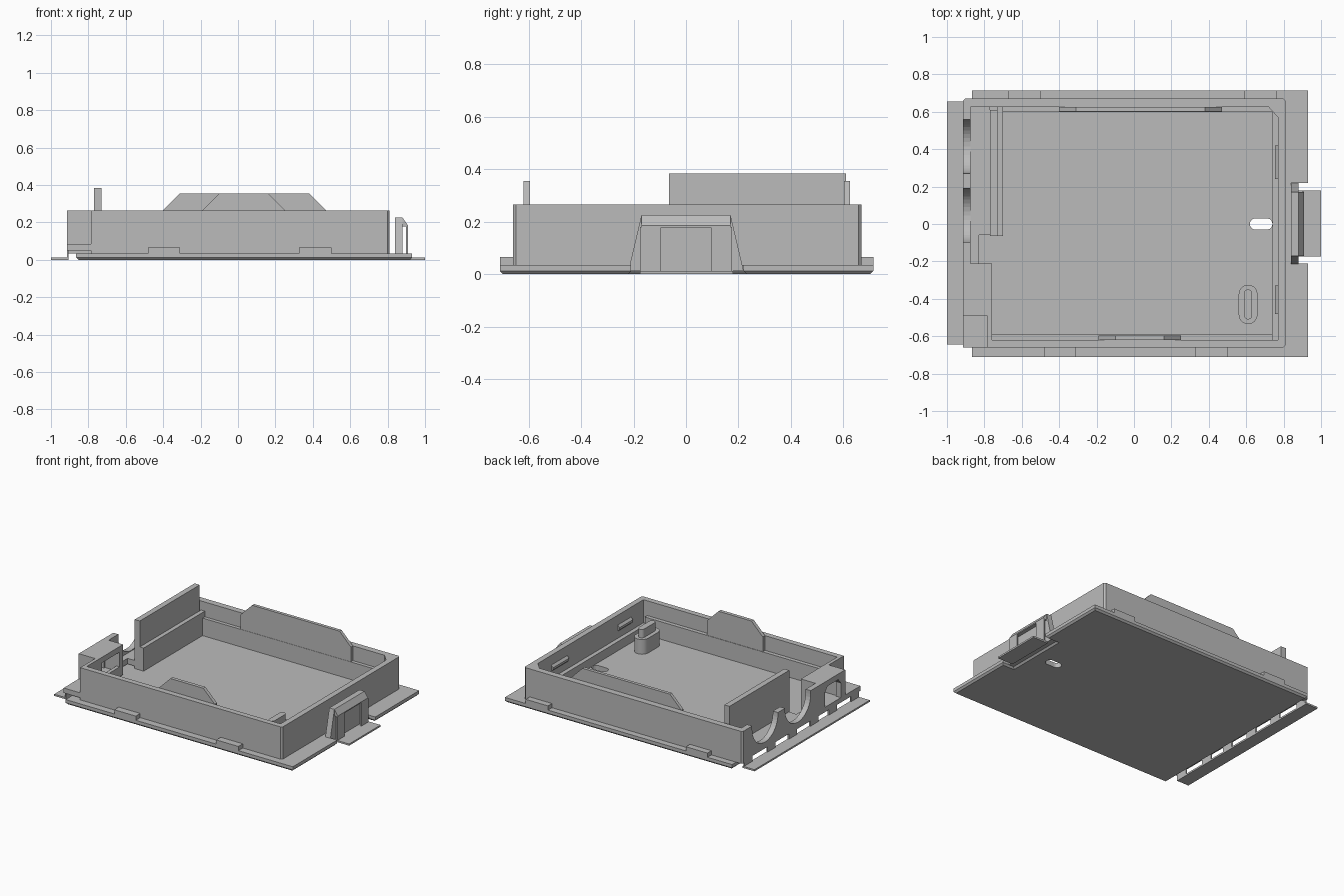
import bpy, bmesh, math

cube = bpy.data.objects.get("Cube")
if cube:
    bpy.data.objects.remove(cube, do_unlink=True)

grey = bpy.data.materials.new("plain grey")
grey.use_nodes = True
COLOUR = (0.5, 0.5, 0.5, 1)
grey.diffuse_color = COLOUR
grey.node_tree.nodes["Principled BSDF"].inputs["Base Color"].default_value = COLOUR


def prism(name, points, axis, low, high, foot=0):
    """Extrude a 2D outline along an axis; foot adds a tapered underside."""
    place = {"x": lambda a, b, h: (h, a, b),
             "y": lambda a, b, h: (a, h, b),
             "z": lambda a, b, h: (a, b, h)}[axis]
    bm = bmesh.new()
    face = bm.faces.new([bm.verts.new(place(a, b, low)) for a, b in points])
    extruded = bmesh.ops.extrude_face_region(bm, geom=[face], use_keep_orig=True)
    shift = place(0, 0, high - low)
    bmesh.ops.translate(bm, vec=shift, verts=[v for v in extruded["geom"]
                                            if isinstance(v, bmesh.types.BMVert)])
    bmesh.ops.recalc_face_normals(bm, faces=bm.faces)
    if foot:
        bm.normal_update()
        under = [f for f in bm.faces if f.normal.z < -0.9]
        bmesh.ops.inset_region(bm, faces=under, thickness=foot, use_even_offset=True)
        for v in {v for f in under for v in f.verts}:
            v.co.z = low - foot
    mesh = bpy.data.meshes.new(name)
    bm.to_mesh(mesh)
    bm.free()
    mesh.materials.append(grey)
    obj = bpy.data.objects.new(name, mesh)
    bpy.context.collection.objects.link(obj)
    return obj


def box(name, x, y, z):
    outline = [(x[0], y[0]), (x[1], y[0]), (x[1], y[1]), (x[0], y[1])]
    return prism(name, outline, "z", z[0], z[1])


def stadium(cx, cy, half_x, half_y, steps=10):
    """Rounded slot outline, long in x or y."""
    r = min(half_x, half_y)
    pts = []
    for sx, sy, start in ((1, 1, 0), (-1, 1, 90), (-1, -1, 180), (1, -1, 270)):
        for i in range(steps + 1):
            a = math.radians(start + 90 * i / steps)
            p = (round(cx + sx * (half_x - r) + r * math.cos(a), 5),
                 round(cy + sy * (half_y - r) + r * math.sin(a), 5))
            if p not in pts:
                pts.append(p)
    return pts


def cut(target, cutter):
    cutter.hide_render = True
    cutter.hide_set(True)
    mod = target.modifiers.new("cut", "BOOLEAN")
    mod.operation = "DIFFERENCE"
    mod.solver = "EXACT"
    mod.object = cutter


TOP, FLOOR = 0.265, 0.035

# Base plate with clip notch, tapered underside and keyhole slot
base = prism("base_plate", [(-0.865, -0.71), (0.93, -0.71), (0.93, -0.21), (0.84, -0.21),
                            (0.84, 0.22), (0.93, 0.22), (0.93, 0.715), (-0.865, 0.715)],
             "z", 0.012, FLOOR, foot=0.012)
cut(base, prism("slot_cutter", stadium(0.68, 0, 0.06, 0.03), "z", -0.1, 0.1))

# Front, right and back walls in one bent outline
C = 0.012
prism("main_walls", [(-0.785, -0.66), (0.81 - C, -0.66), (0.81, -0.66 + C),
                     (0.81, 0.67 - C), (0.81 - C, 0.67), (-0.915 + C, 0.67),
                     (-0.915, 0.67 - C), (-0.915, 0.625), (0.72, 0.625), (0.77, 0.57),
                     (0.77, -0.62), (-0.785, -0.62)], "z", FLOOR, TOP)

# Left wall with two round cable cradles
wall = [(-0.21, 0.05), (0.64, 0.05), (0.64, TOP)]
R, CZ = 0.145, 0.24
for cy in (0.415, 0.045):
    wall.append((cy + R, TOP if cy > 0.3 else CZ + 0.01))
    wall += [(cy + R * math.cos(math.pi * i / 20), CZ - R * math.sin(math.pi * i / 20))
             for i in range(21)]
    wall.append((cy - R, CZ + 0.01 if cy > 0.3 else TOP))
wall.append((-0.21, TOP))
prism("left_wall", wall, "x", -0.915, -0.875)

# Hooded opening beside the cradles
prism("hood_wall", [(-0.49, 0.05), (-0.21, 0.05), (-0.21, TOP), (-0.49, TOP), (-0.49, 0.085),
                    (-0.45, 0.085), (-0.45, 0.19), (-0.42, 0.225), (-0.28, 0.225),
                    (-0.25, 0.19), (-0.25, 0.085), (-0.49, 0.085)][:4], "x", -0.915, -0.875)
hood = bpy.data.objects["hood_wall"]
cut(hood, prism("hood_cutter", [(-0.44, 0.085), (-0.26, 0.085), (-0.26, 0.19), (-0.29, 0.225),
                                (-0.41, 0.225), (-0.44, 0.19)], "x", -1, -0.8))
box("hood_roof", (-0.875, -0.76), (-0.49, -0.21), (0.225, TOP))
for name, y in (("hood_front", (-0.49, -0.45)), ("hood_back", (-0.25, -0.21))):
    box(name, (-0.875, -0.76), y, (0.05, 0.225))
box("hood_floor", (-0.875, -0.785), (-0.45, -0.25), (0.05, 0.085))
box("corner_shelf", (-0.915, -0.785), (-0.66, -0.49), (0.05, 0.085))
box("corner_inner_wall", (-0.785, -0.76), (-0.62, -0.49), (FLOOR, TOP))
box("hood_catch", (-0.785, -0.76), (-0.43, -0.25), (FLOOR, 0.12))

# Cable trough, tall partition and its step
box("trough_floor", (-0.875, -0.77), (-0.06, 0.625), (0.05, 0.09))
box("trough_ledge", (-0.875, -0.83), (-0.21, -0.06), (0.05, 0.09))
box("partition", (-0.77, -0.73), (-0.065, 0.61), (FLOOR, 0.385))
box("partition_step", (-0.73, -0.70), (-0.065, 0.625), (FLOOR, 0.2))

# Separate edge strip with ribs along the left side
box("left_strip", (-1.0, -0.905), (-0.645, 0.655), (0, 0.012))
for y in (-0.6, -0.35, -0.14, 0.1, 0.34, 0.6):
    box("strip_rib", (-0.915, -0.905), (y - 0.045, y + 0.045), (0, 0.05))

# Inner liners and the raised tapered tabs
box("back_liner", (-0.70, 0.74), (0.6, 0.625), (FLOOR, 0.16))
box("front_liner", (-0.76, 0.74), (-0.62, -0.592), (FLOOR, 0.16))
box("right_liner", (0.74, 0.77), (-0.62, 0.6), (FLOOR, 0.1))
for name, x0, x1, y0, y1 in (("back_tab", -0.4, 0.47, 0.602, 0.625),
                             ("front_tab", -0.19, 0.25, -0.62, -0.595)):
    prism(name, [(x0, 0.1), (x1, 0.1), (x1, TOP), (x1 - 0.09, 0.355),
                 (x0 + 0.09, 0.355), (x0, TOP)], "y", y0, y1)

# Snap bumps inside the right wall
for y0, y1 in ((0.24, 0.42), (-0.48, -0.33)):
    prism("snap_bump", [(0.77, 0.15), (0.755, 0.165), (0.755, 0.18), (0.77, 0.195)],
          "y", y0, y1)

# Outer edge blocks on the base
for x0, x1 in ((-0.48, -0.31), (0.325, 0.5)):
    box("front_edge_block", (x0, x1), (-0.71, -0.66), (FLOOR, 0.065))
for x0, x1 in ((-0.67, -0.5), (0.59, 0.765)):
    box("back_edge_block", (x0, x1), (0.67, 0.715), (FLOOR, 0.065))

# Stepped post
prism("post_sleeve", stadium(0.61, -0.43, 0.05, 0.105), "z", FLOOR, 0.14)
prism("post_core", stadium(0.61, -0.43, 0.022, 0.08), "z", FLOOR, 0.2)

# Spring clip: inner leg, bridge, two outer legs and finger tab
prism("clip_inner_leg", [(-0.22, 0.012), (0.22, 0.012), (0.17, 0.225), (-0.17, 0.225)],
      "x", 0.84, 0.88)
prism("clip_bridge", [(0.87, 0.178), (0.908, 0.178), (0.908, 0.185), (0.88, 0.225),
                      (0.87, 0.225)], "y", -0.17, 0.17)
for y0, y1 in ((-0.175, -0.095), (0.095, 0.175)):
    box("clip_outer_leg", (0.898, 0.908), (y0, y1), (0, 0.18))
box("clip_finger_tab", (0.88, 1.0), (-0.175, 0.18), (0, 0.012))
